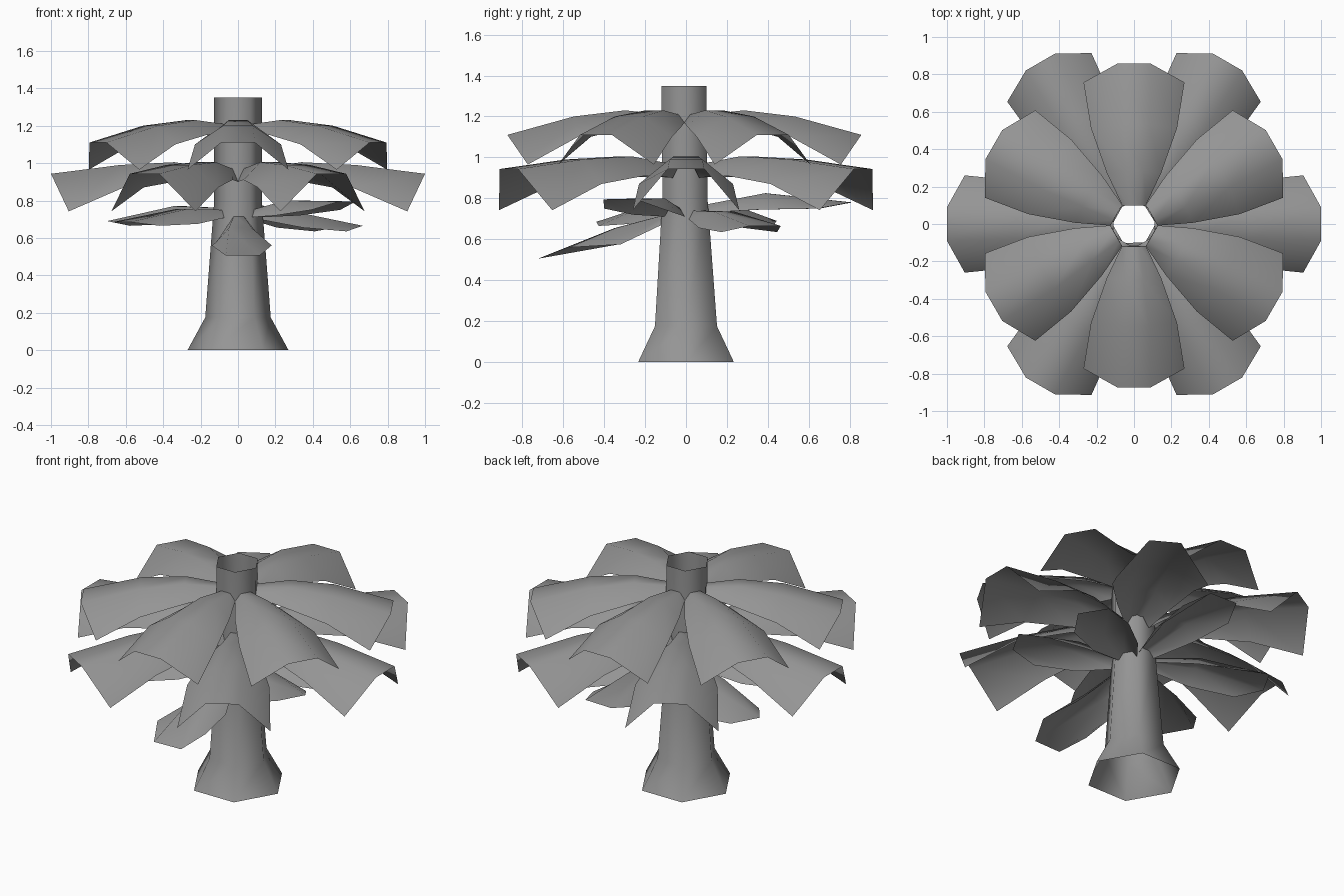
import bpy
import math
from mathutils import Matrix, Vector

cube = bpy.data.objects.get("Cube")
if cube:
    bpy.data.objects.remove(cube)

grey = bpy.data.materials.new("plain_grey")
grey.use_nodes = True
grey.diffuse_color = (0.3, 0.3, 0.3, 1)
grey.node_tree.nodes["Principled BSDF"].inputs["Base Color"].default_value = (0.3, 0.3, 0.3, 1)


def make_object(name, verts, faces):
    mesh = bpy.data.meshes.new(name)
    mesh.from_pydata(verts, [], faces)
    mesh.materials.append(grey)
    mesh.shade_smooth()
    obj = bpy.data.objects.new(name, mesh)
    bpy.context.collection.objects.link(obj)


def grid_faces(rows, cols, wrap=False):
    faces = []
    for r in range(rows - 1):
        for c in range(cols if wrap else cols - 1):
            n = (c + 1) % cols
            faces.append((r * cols + c, r * cols + n, (r + 1) * cols + n, (r + 1) * cols + c))
    return faces


def make_trunk():
    """Open six-sided tube with a flared foot."""
    profile = [(0.27, 0, 0), (0.175, 0.175, 0), (0.127, 0.8, -0.005), (0.127, 1.35, -0.01)]
    verts = [(r * math.cos(a * math.pi / 3), r * math.sin(a * math.pi / 3) + y, z)
             for r, z, y in profile for a in range(6)]
    make_object("trunk", verts, grid_faces(len(profile), 6, True))


def make_leaf(name, rows, angle, shift_y=0.0):
    """Arched leaf; a row is ridge distance, half width, height, then the same for its edge."""
    verts = []
    turn = Matrix.Rotation(math.radians(angle), 3, "Z")
    for ridge_d, ridge_w, ridge_z, edge_d, edge_w, edge_z in rows:
        for d, w, z in ((edge_d, -edge_w, edge_z), (ridge_d, -ridge_w, ridge_z),
                        (ridge_d, ridge_w, ridge_z), (edge_d, edge_w, edge_z)):
            verts.append(turn @ Vector((d, w, z)) + Vector((0, shift_y, 0)))
    make_object(name, verts, grid_faces(len(rows), 4))


make_trunk()

# Big leaf tiers
upper_rows = [(0.11, 0.03, 1.21, 0.11, 0.064, 1.17),
              (0.29, 0.05, 1.23, 0.28, 0.145, 1.15),
              (0.54, 0.08, 1.2, 0.52, 0.23, 1.10),
              (0.865, 0.09, 1.11, 0.765, 0.27, 0.965)]
middle_rows = [(0.11, 0.03, 0.97, 0.11, 0.064, 0.90),
               (0.34, 0.06, 1.005, 0.32, 0.15, 0.91),
               (0.63, 0.08, 0.99, 0.61, 0.23, 0.87),
               (1.0, 0.09, 0.943, 0.905, 0.26, 0.742)]
for i in range(6):
    make_leaf(f"upper_leaf_{i + 1}", upper_rows, 30 + 60 * i, -0.008)
    make_leaf(f"middle_leaf_{i + 1}", middle_rows, 60 * i)

# Small lower leaves: angle, length, then heights of base, middle, tip and tip corners
small_leaves = [(-88, 0.72, 0.72, 0.655, 0.505, 0.56), (32, 0.73, 0.74, 0.735, 0.665, 0.635),
                (210, 0.72, 0.75, 0.755, 0.685, 0.665), (-29, 0.67, 0.75, 0.8, 0.795, 0.75),
                (88, 0.81, 0.77, 0.825, 0.78, 0.75), (151, 0.75, 0.76, 0.77, 0.69, 0.67)]
for i, (angle, length, base, mid, tip, corner) in enumerate(small_leaves):
    rows = [(0.1, 0.025, base, 0.1, 0.05, base - 0.04),
            (length * 0.48, 0.06, mid, length * 0.45, 0.13, mid - 0.08),
            (length, 0.09, tip, length * 0.8, 0.16, corner)]
    make_leaf(f"lower_leaf_{i + 1}", rows, angle)
